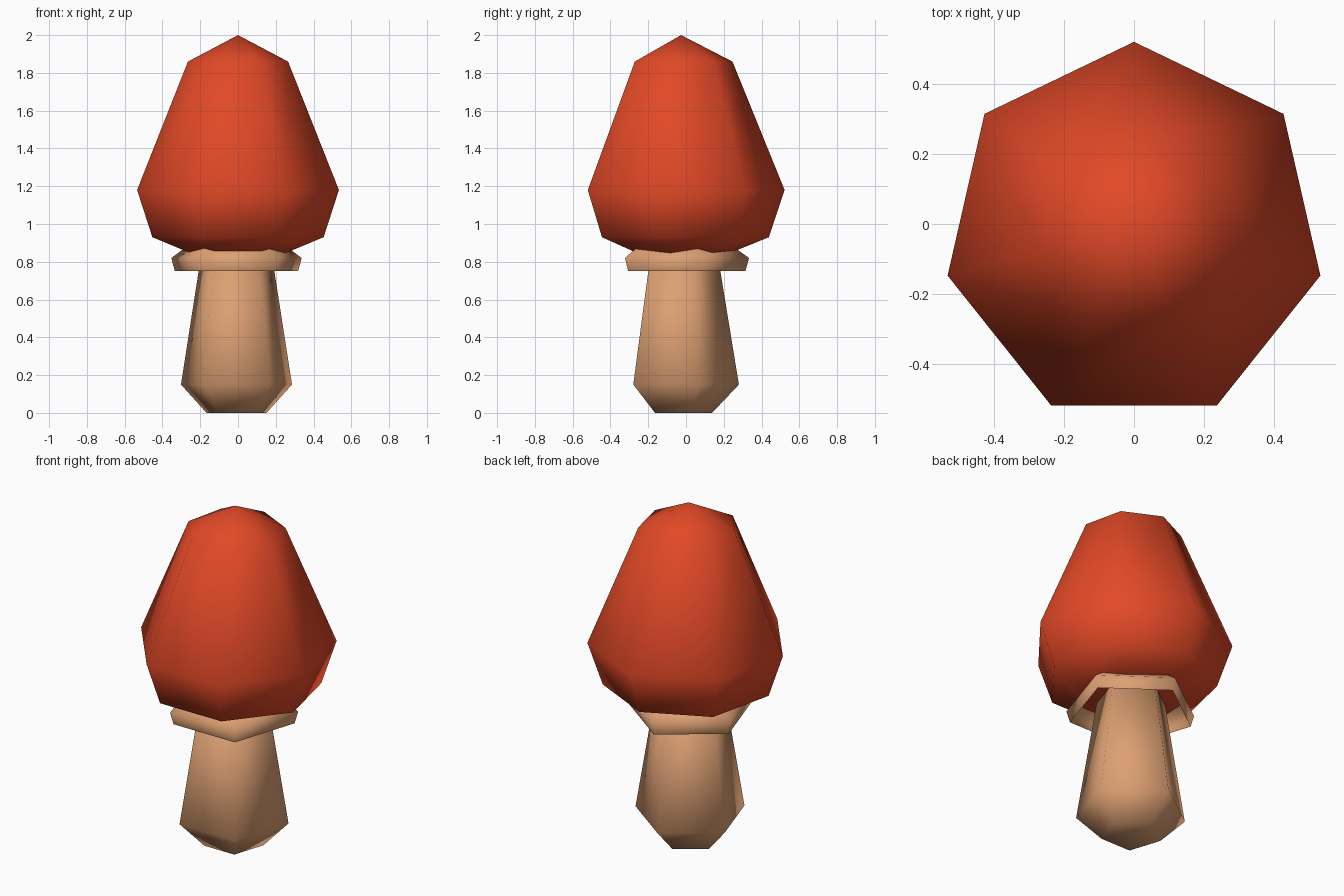
import bpy, bmesh, math

if "Cube" in bpy.data.objects:
    bpy.data.objects.remove(bpy.data.objects["Cube"])


def material(name, rgb):
    m = bpy.data.materials.new(name)
    m.diffuse_color = (*rgb, 1.0)
    m.use_nodes = True
    m.node_tree.nodes["Principled BSDF"].inputs["Base Color"].default_value = m.diffuse_color
    return m


def lathe(name, profile, sides, centre, mat, close_bottom=True, close_top=True, apex=None):
    """Stack regular polygons (radius, z), one corner pointing to +y."""
    bm = bmesh.new()
    rings = []
    for r, z in profile:
        ring = []
        for i in range(sides):
            a = math.pi / 2 + 2 * math.pi * i / sides
            ring.append(bm.verts.new((centre[0] + r * math.cos(a),
                                      centre[1] + r * math.sin(a), z)))
        rings.append(ring)
    for lo, hi in zip(rings, rings[1:]):
        for i in range(sides):
            j = (i + 1) % sides
            bm.faces.new((lo[i], lo[j], hi[j], hi[i]))
    if close_bottom:
        bm.faces.new(rings[0][::-1])
    if apex is not None:
        tip = bm.verts.new((centre[0], centre[1], apex))
        for i in range(sides):
            bm.faces.new((rings[-1][i], rings[-1][(i + 1) % sides], tip))
    elif close_top:
        bm.faces.new(rings[-1])
    for f in bm.faces:
        f.smooth = True
    me = bpy.data.meshes.new(name)
    bm.to_mesh(me)
    bm.free()
    me.materials.append(mat)
    ob = bpy.data.objects.new(name, me)
    bpy.context.collection.objects.link(ob)
    return ob


red = material("cap red", (0.76, 0.066, 0.02))
tan = material("stem tan", (0.72, 0.35, 0.17))

# Seven-sided cap with a pointed top
lathe("mushroom_cap", [(0.26, 0.847), (0.465, 0.93), (0.548, 1.18), (0.272, 1.86)],
      7, (0, -0.026), red, apex=2.0)

# Five-sided stem, its top hidden inside the cap
lathe("stem", [(0.167, 0.0), (0.309, 0.15), (0.193, 0.86)],
      5, (-0.008, -0.029), tan)

# Hollow five-sided skirt under the cap
lathe("skirt_ring", [(0.343, 0.75), (0.363, 0.82), (0.29, 0.872)],
      5, (-0.008, -0.029), tan, close_bottom=False, close_top=False)
